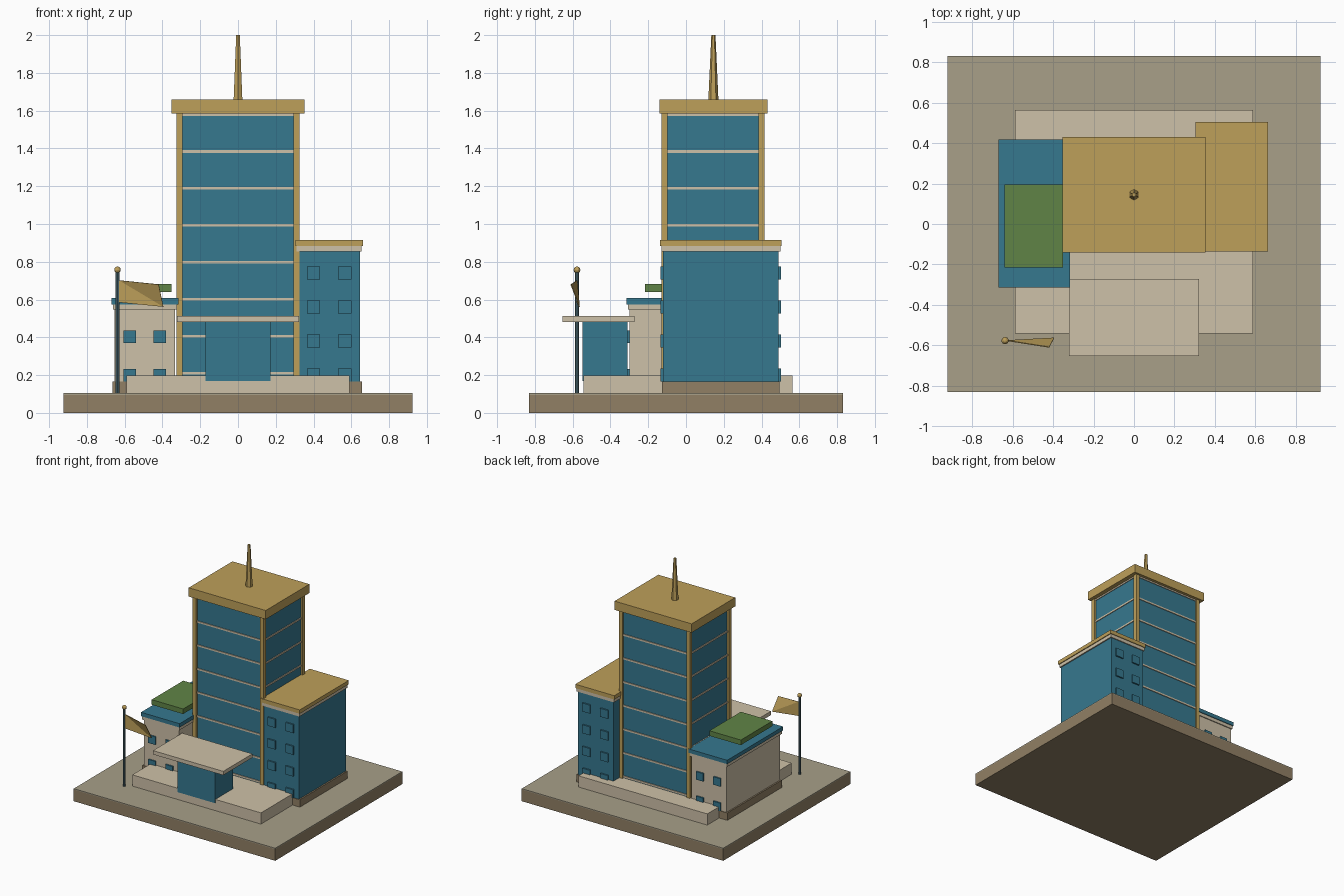
import bpy, bmesh

if "Cube" in bpy.data.objects:
    bpy.data.objects.remove(bpy.data.objects["Cube"])


def material(name, rgb):
    lin = [((c / 255 + 0.055) / 1.055) ** 2.4 for c in rgb]
    m = bpy.data.materials.new(name)
    m.diffuse_color = (*lin, 1)
    m.use_nodes = True
    m.node_tree.nodes["Principled BSDF"].inputs["Base Color"].default_value = m.diffuse_color
    return m


TEAL = material("teal", (54, 120, 143))
GOLD = material("gold", (190, 160, 90))
CREAM = material("cream", (206, 193, 168))
STONE = material("stone", (168, 160, 137))
BROWN = material("brown", (145, 128, 101))
GREEN = material("green", (96, 132, 70))
STEEL = material("steel", (75, 105, 115))


def finish(name, bm, mat):
    me = bpy.data.meshes.new(name)
    bm.to_mesh(me)
    bm.free()
    me.materials.append(mat)
    ob = bpy.data.objects.new(name, me)
    bpy.context.collection.objects.link(ob)
    return ob


def boxes(name, mat, spans):
    """One object made of boxes given as (x0, x1, y0, y1, z0, z1)."""
    bm = bmesh.new()
    for x0, x1, y0, y1, z0, z1 in spans:
        for v in bmesh.ops.create_cube(bm, size=1)["verts"]:
            v.co = (x0 + (v.co.x + .5) * (x1 - x0),
                    y0 + (v.co.y + .5) * (y1 - y0),
                    z0 + (v.co.z + .5) * (z1 - z0))
    return finish(name, bm, mat)


def box(name, mat, *span):
    return boxes(name, mat, [span])


def centred(cx, cy, hx, hy, z0, z1):
    return (cx - hx, cx + hx, cy - hy, cy + hy, z0, z1)


def cone(name, mat, x, y, z0, z1, r0, r1, sides):
    bm = bmesh.new()
    bmesh.ops.create_cone(bm, cap_ends=True, segments=sides, radius1=r0, radius2=r1, depth=z1 - z0)
    bmesh.ops.translate(bm, verts=bm.verts, vec=(x, y, (z0 + z1) / 2))
    return finish(name, bm, mat)


# Ground slab, paving and podium
box("ground_slab", BROWN, -.924, .924, -.832, .832, 0, .096)
box("paving", STONE, -.924, .924, -.832, .832, .096, .104)
box("podium", CREAM, -.59, .59, -.542, .564, .10, .197)

# Tower: glass core, floor bands, corner posts, cap, spire
TY = .143
box("tower_glass", TEAL, *centred(0, TY, .31, .257, .19, 1.59))
boxes("floor_bands", CREAM,
      [centred(0, TY, .316, .263, z - .007, z + .007)
       for z in [.21 + .1957 * i for i in range(8)]])
boxes("corner_posts", GOLD,
      [centred(sx * .309, TY + sy * .256, .016, .016, .19, 1.59)
       for sx in (-1, 1) for sy in (-1, 1)])
box("tower_cap", GOLD, *centred(0, .145, .353, .286, 1.585, 1.658))
cone("spire", GOLD, 0, .145, 1.65, 2.0, .027, .011, 6)


# Side wings: plinth, body, cornice, roof, windows on front and back
def wing(side, cx, cy, hx, hy, top, body_mat, roof_mat, cols, rows, win):
    box(side + "_wing_plinth", BROWN, *centred(cx, cy, hx + .012, hy + .005, .10, .165))
    box(side + "_wing_body", body_mat, *centred(cx, cy, hx, hy, .16, top))
    box(side + "_wing_cornice", CREAM, *centred(cx, cy, hx + .010, hy + .008, top, top + .03))
    box(side + "_wing_roof", roof_mat, *centred(cx, cy, hx + .017, hy + .014, top + .028, top + .06))
    boxes(side + "_wing_windows", TEAL,
          [centred(x, cy + s * hy, win, .012, z - win, z + win)
           for x in cols for z in rows for s in (-1, 1)])


wing("right", .483, .184, .162, .307, .855, TEAL, GOLD,
     (.40, .565), [.20 + .18 * i for i in range(4)], .035)
wing("left", -.493, .052, .16, .352, .547, CREAM, TEAL,
     (-.573, -.415), (.20, .403), .033)
box("roof_garden", GREEN, -.64, -.352, -.216, .196, .64, .682)

# Entrance hall and canopy
box("entrance_hall", TEAL, -.172, .172, -.548, -.31, .168, .482)
box("entrance_canopy", CREAM, -.322, .322, -.653, -.272, .48, .512)

# Flag pole, finial and folded flag
PX, PY = -.638, -.577
cone("flag_pole", STEEL, PX, PY, .10, .75, .010, .010, 8)
bm = bmesh.new()
bmesh.ops.create_uvsphere(bm, u_segments=10, v_segments=6, radius=.018)
bmesh.ops.translate(bm, verts=bm.verts, vec=(PX, PY, .757))
finish("pole_finial", bm, GOLD)
bm = bmesh.new()
a, b, c, d = [bm.verts.new(p) for p in
              ((PX + .008, PY, .702), (-.42, -.61, .68), (-.395, -.564, .562), (PX + .008, PY, .585))]
bm.faces.new((a, c, b))
bm.faces.new((a, d, c))
bmesh.ops.recalc_face_normals(bm, faces=bm.faces)
flag = finish("flag", bm, GOLD)
mod = flag.modifiers.new("thickness", "SOLIDIFY")
mod.thickness = .004
mod.offset = 0
